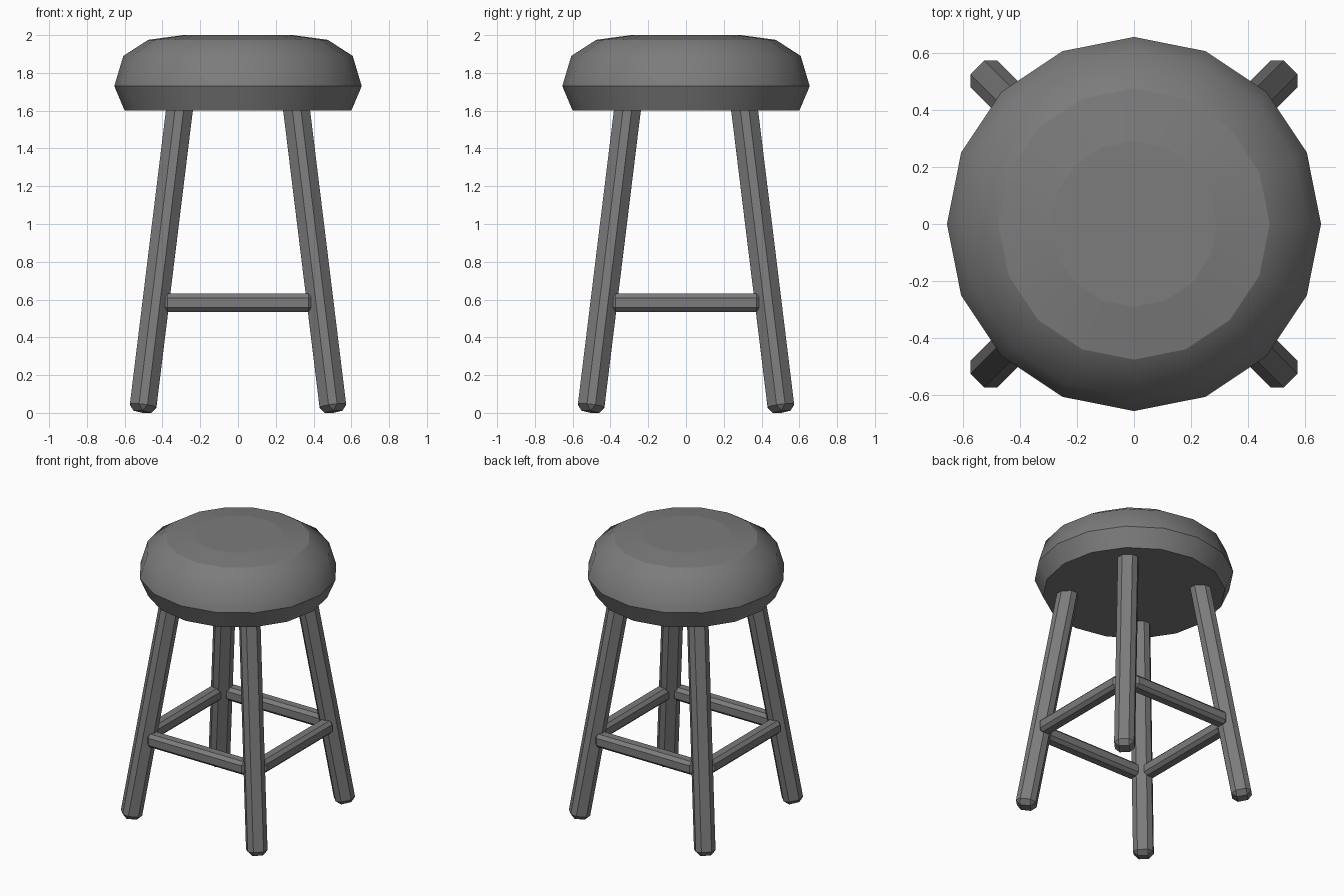
import bpy
import bmesh
from math import atan, cos, sin, pi, radians, sqrt
from mathutils import Matrix, Vector

cube = bpy.data.objects.get("Cube")
if cube:
    bpy.data.objects.remove(cube, do_unlink=True)

GREY = (0.2, 0.2, 0.2, 1.0)
mat = bpy.data.materials.new("dark grey")
mat.use_nodes = True
mat.diffuse_color = GREY
mat.node_tree.nodes["Principled BSDF"].inputs["Base Color"].default_value = GREY


def add_object(name, bm):
    mesh = bpy.data.meshes.new(name)
    bmesh.ops.recalc_face_normals(bm, faces=bm.faces[:])
    bm.to_mesh(mesh)
    bm.free()
    mesh.materials.append(mat)
    obj = bpy.data.objects.new(name, mesh)
    bpy.context.collection.objects.link(obj)
    return obj


def bevelled_bar(name, size, bevel, matrix):
    """Flat-shaded box with chamfered edges."""
    bm = bmesh.new()
    bmesh.ops.create_cube(bm, size=1.0)
    bmesh.ops.scale(bm, vec=size, verts=bm.verts[:])
    bmesh.ops.bevel(bm, geom=bm.edges[:], offset=bevel, segments=1,
                    affect='EDGES', profile=0.5)
    bmesh.ops.transform(bm, matrix=matrix, verts=bm.verts[:])
    return add_object(name, bm)


# Round cushioned seat, turned from a profile of (radius, height)
SIDES = 16
profile = [(0.60, 1.60), (0.655, 1.73), (0.607, 1.89), (0.475, 1.975), (0.29, 2.0)]
bm = bmesh.new()
rings = [[bm.verts.new((r * cos(2 * pi * i / SIDES), r * sin(2 * pi * i / SIDES), z))
          for i in range(SIDES)] for r, z in profile]
for low, high in zip(rings, rings[1:]):
    for i in range(SIDES):
        j = (i + 1) % SIDES
        bm.faces.new((low[i], low[j], high[j], high[i]))
bm.faces.new(rings[0])
bm.faces.new(rings[-1])
for face in bm.faces:
    face.smooth = True
# Keep every ring crisp except the rounded shoulder
for level, ring in enumerate(rings):
    if level != 2:
        for i in range(SIDES):
            bm.edges.get((ring[i], ring[(i + 1) % SIDES])).smooth = False
add_object("seat", bm)

# Four splayed legs
FOOT, SLOPE, WIDTH, TOP = 0.506, 0.1226, 0.132, 1.66
tilt = atan(SLOPE * sqrt(2))
length = TOP / cos(tilt)
for k, name in enumerate(("back_left", "back_right", "front_right", "front_left")):
    spin = Matrix.Rotation(radians(45 + 90 * k), 4, 'Z')
    place = (spin @ Matrix.Translation((FOOT * sqrt(2), 0, 0.006))
             @ Matrix.Rotation(-tilt, 4, 'Y')
             @ Matrix.Translation((0, 0, length / 2)))
    bevelled_bar(name + "_leg", (WIDTH, WIDTH, length), 0.032, place)

# Four rails joining the legs
for k, name in enumerate(("front", "left", "back", "right")):
    place = (Matrix.Rotation(radians(90 * k), 4, 'Z')
             @ Matrix.Translation(Vector((0, -0.447, 0.583))))
    bevelled_bar(name + "_rail", (0.79, 0.096, 0.096), 0.022, place)
